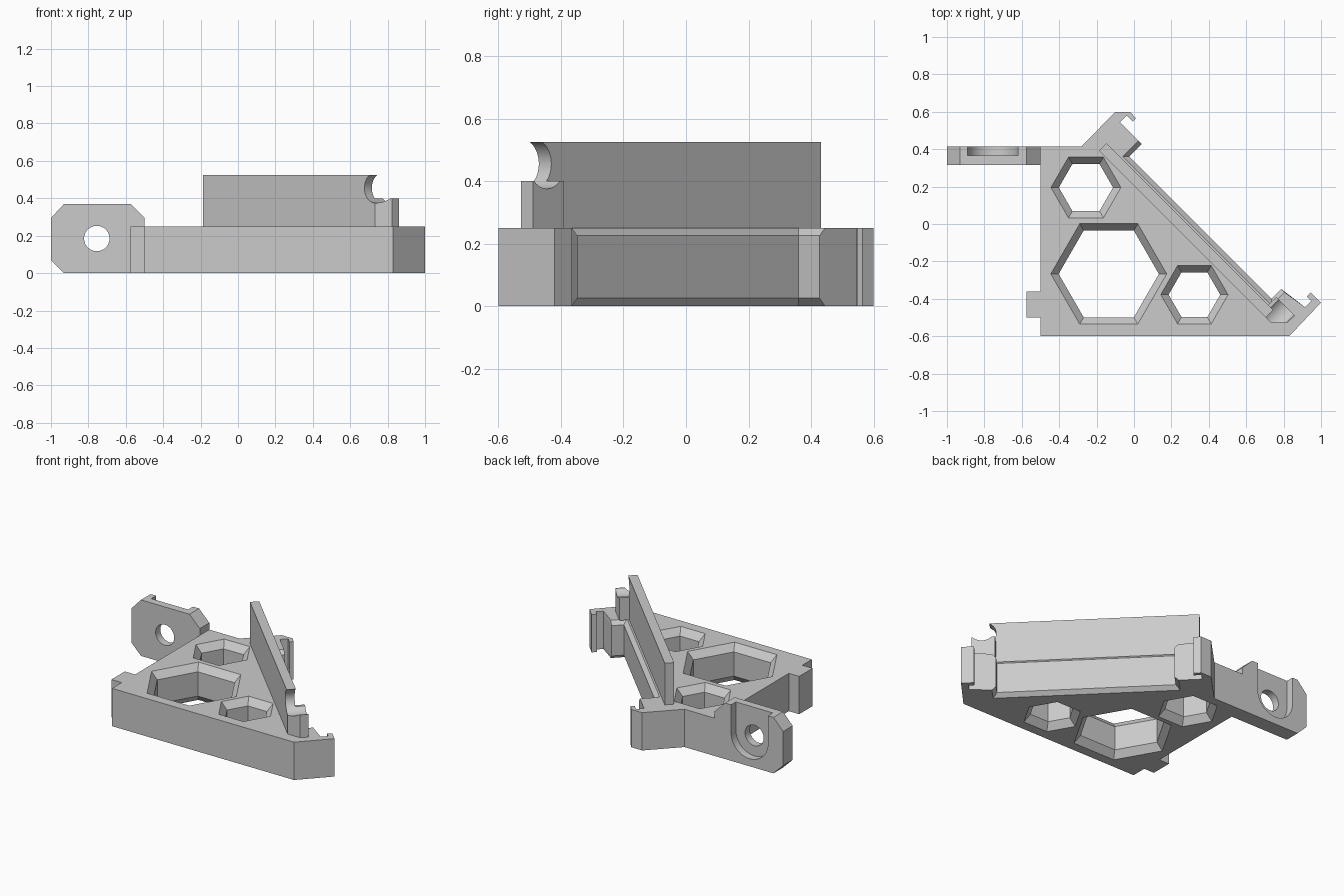
import bpy, bmesh, math
from mathutils import Vector

cube = bpy.data.objects.get("Cube")
if cube:
    bpy.data.objects.remove(cube, do_unlink=True)

GREY = (0.6, 0.6, 0.6, 1)
grey = bpy.data.materials.new("plain_grey")
grey.use_nodes = True
grey.diffuse_color = GREY
grey.node_tree.nodes["Principled BSDF"].inputs["Base Color"].default_value = GREY

THICK = 0.25    # plate height
BEVEL = 0.025   # bevel height on the slanted edge


def diag(s, d):
    """Point from its sum x+y (across the slanted edge) and difference x-y (along it)."""
    return ((s + d) / 2, (s - d) / 2)


def loft(name, rings):
    """Closed solid through matching rings of 3D points."""
    bm = bmesh.new()
    loops = [[bm.verts.new(p) for p in ring] for ring in rings]
    for a, b in zip(loops, loops[1:]):
        for i in range(len(a)):
            j = (i + 1) % len(a)
            bm.faces.new((a[i], a[j], b[j], b[i]))
    bm.faces.new(loops[0][::-1])
    bm.faces.new(loops[-1])
    bmesh.ops.recalc_face_normals(bm, faces=bm.faces)
    mesh = bpy.data.meshes.new(name)
    bm.to_mesh(mesh)
    bm.free()
    mesh.materials.append(grey)
    obj = bpy.data.objects.new(name, mesh)
    bpy.context.collection.objects.link(obj)
    return obj


def upright(name, outline, z0, z1):
    return loft(name, [[(x, y, z) for x, y in outline] for z in (z0, z1)])


def facing_back(name, outline, y0, y1):
    return loft(name, [[(x, y, z) for x, z in outline] for y in (y0, y1)])


def circle(cx, cy, r, n, start=0.0, sweep=math.tau):
    return [(cx + r * math.cos(start + sweep * i / n),
             cy + r * math.sin(start + sweep * i / n)) for i in range(n)]


def cut(obj, cutter):
    """Subtract the cutter and discard it."""
    mod = obj.modifiers.new("cut", "BOOLEAN")
    mod.operation = "DIFFERENCE"
    mod.solver = "EXACT"
    mod.object = cutter
    cutter.hide_render = True
    bpy.context.view_layer.objects.active = obj
    bpy.ops.object.modifier_apply(modifier=mod.name)
    bpy.data.objects.remove(cutter, do_unlink=True)


# Plate with a hooked clip at each end of the slanted edge
def plate_outline(grow):
    e = grow * 1.4
    return [
        (-0.5, -0.6), (0.83, -0.6),
        # lower clip
        diag(0.58, 1.42), diag(0.58, 1.31), diag(0.535, 1.31),
        diag(0.535, 1.36), diag(0.47, 1.36), diag(0.44, 1.17 - e),
        # slanted edge
        diag(0.30 + e, 1.17 - e), diag(0.30 + e, -0.42 + e),
        # upper clip
        diag(0.47, -0.42 + e), diag(0.47, -0.62), diag(0.54, -0.62),
        diag(0.54, -0.555), diag(0.575, -0.555), diag(0.58, -0.62),
        diag(0.50, -0.70), (-0.28, 0.415), (-0.5, 0.415),
    ]


levels = [(0, 0), (BEVEL, BEVEL), (THICK - BEVEL, BEVEL), (THICK, 0)]
plate = loft("base_plate", [[(x, y, z) for x, y in plate_outline(g)] for z, g in levels])

# Hexagonal windows, flared at top and bottom
flare = 0.045
for cx, cy, r_out, r_in in ((-0.135, -0.267, 0.31, 0.268),
                            (-0.257, 0.195, 0.187, 0.145),
                            (0.323, -0.378, 0.18, 0.138)):
    slope = (r_out - r_in) / flare
    over = 0.02
    r_far = r_out + slope * over
    cutter = loft("window_cutter", [
        [(x, y, z) for x, y in circle(cx, cy, r, 6)]
        for z, r in ((-over, r_far), (flare, r_in),
                     (THICK - flare, r_in), (THICK + over, r_far))])
    cut(plate, cutter)

# Small locating tab on the right side
upright("side_tab", [(-0.575, -0.5), (-0.5, -0.5), (-0.5, -0.36), (-0.575, -0.36)], 0, THICK)

# Mounting ear with a bolt hole and an open-topped nut pocket
ear = facing_back("mounting_ear", [
    (-0.93, 0), (-0.5, 0), (-0.5, 0.295), (-0.575, 0.37),
    (-0.93, 0.37), (-1, 0.295), (-1, 0.07)], 0.315, 0.415)
HX, HZ, PR = -0.755, 0.185, 0.135
pocket = circle(HX, HZ, PR, 32, math.pi, math.pi) + [
    (HX + PR, HZ), (HX + PR, 0.5), (HX - PR, 0.5)]
cut(ear, facing_back("pocket_cutter", pocket, 0.365, 0.5))
cut(ear, facing_back("bolt_cutter", circle(HX, HZ, 0.068, 48), 0.2, 0.5))

# Upright wall along the slanted edge, and the block at its end
wall = upright("upright_wall", [diag(0.205, -0.58), diag(0.205, 1.26),
                                diag(0.285, 1.26), diag(0.285, -0.58)], THICK, 0.525)
block = upright("wall_end_block", [
    diag(0.285, 1.15), diag(0.285, 1.26), diag(0.205, 1.26),
    diag(0.295, 1.35), diag(0.37, 1.35), diag(0.37, 1.15)], THICK, 0.40)

# Round notch through both
for part in (wall, block):
    rings = []
    for s in (0.1, 0.5):
        ring = []
        for d, z in circle(0, 0.455, 0.08, 48):
            x, y = diag(s, 1.26 + d * math.sqrt(2))
            ring.append(Vector((x, y, z)))
        rings.append(ring)
    cut(part, loft("notch_cutter", rings))

# Smooth the round cuts, keep edges sharp
for obj in (ear, wall, block):
    bpy.ops.object.select_all(action="DESELECT")
    obj.select_set(True)
    bpy.context.view_layer.objects.active = obj
    bpy.ops.object.shade_smooth_by_angle(angle=math.radians(30))
